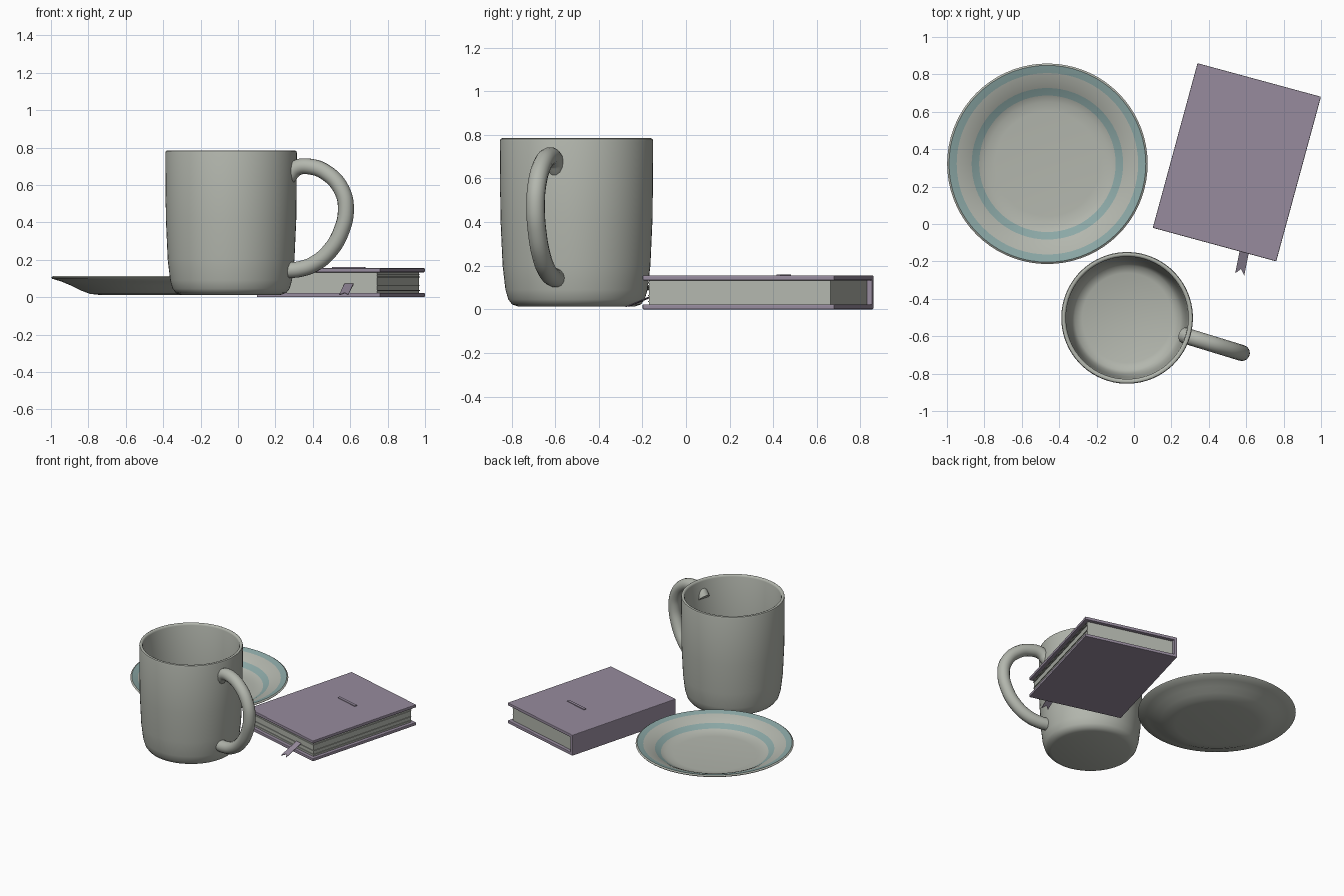
import bpy, bmesh, math
from mathutils import Vector, Matrix

old = bpy.data.objects.get("Cube")
if old:
    bpy.data.objects.remove(old, do_unlink=True)


def material(name, rgb):
    m = bpy.data.materials.new(name)
    m.use_nodes = True
    m.diffuse_color = (*rgb, 1)
    m.node_tree.nodes["Principled BSDF"].inputs["Base Color"].default_value = (*rgb, 1)
    return m


cream = material("cream glaze", (0.45, 0.47, 0.42))
teal = material("teal glaze", (0.26, 0.39, 0.38))
purple = material("purple cloth", (0.31, 0.26, 0.34))
paper = material("paper", (0.45, 0.47, 0.42))


def finish(bm, name, mats, place, smooth=False):
    bmesh.ops.recalc_face_normals(bm, faces=bm.faces)
    mesh = bpy.data.meshes.new(name)
    bm.to_mesh(mesh)
    bm.free()
    ob = bpy.data.objects.new(name, mesh)
    bpy.context.collection.objects.link(ob)
    for m in mats:
        mesh.materials.append(m)
    ob.matrix_world = place
    if smooth:
        smooth_by_angle(ob)
    return ob


def smooth_by_angle(ob):
    bpy.ops.object.select_all(action='DESELECT')
    ob.select_set(True)
    bpy.context.view_layer.objects.active = ob
    bpy.ops.object.shade_smooth_by_angle(angle=math.radians(50))


def lathe(name, profile, mats, place, bands=()):
    bm = bmesh.new()
    verts = [bm.verts.new((r, 0, z)) for r, z in profile]
    edges = [bm.edges.new(pair) for pair in zip(verts, verts[1:])]
    bmesh.ops.spin(bm, geom=verts + edges, cent=(0, 0, 0), axis=(0, 0, 1),
                   angle=math.tau, steps=72)
    bmesh.ops.remove_doubles(bm, verts=bm.verts, dist=0.0005)
    bmesh.ops.recalc_face_normals(bm, faces=bm.faces)
    # Painted rings lie on the upper side, between given radii
    for f in bm.faces:
        radius = f.calc_center_median().xy.length
        if f.normal.z > 0.3 and any(a < radius < b for a, b in bands):
            f.material_index = 1
    return finish(bm, name, mats, place, True)


# Saucer with two painted rings
saucer_profile = [(0, .012), (.28, .012), (.33, .018), (.38, .037), (.43, .062),
                  (.48, .083), (.53, .098), (.536, .105), (.526, .112), (.485, .101),
                  (.445, .087), (.405, .068), (.365, .044), (.33, .031), (.28, .027), (0, .027)]
lathe("saucer", saucer_profile, [cream, teal], Matrix.Translation((-.463, .322, 0)),
      [(.365, .405), (.485, .526)])

# Mug body, hollow with a rounded rim
mug_place = Matrix.Translation((-.037, -.502, 0)) @ Matrix.Rotation(math.radians(-17), 4, 'Z')
mug_profile = [(0, .012), (.265, .012), (.295, .022), (.313, .045), (.326, .09), (.339, .2),
               (.349, .42), (.352, .77), (.349, .781), (.34, .785), (.331, .781), (.327, .77),
               (.323, .42), (.313, .2), (.299, .1), (.28, .065), (.24, .05), (0, .047)]
lathe("mug_body", mug_profile, [cream], mug_place)

# Mug handle, a round tube along a smooth path
path = [(.32, .645), (.365, .69), (.44, .698), (.54, .66), (.62, .57), (.642, .47),
        (.615, .35), (.55, .245), (.46, .175), (.385, .15), (.32, .143)]
curve = bpy.data.curves.new("mug_handle", 'CURVE')
curve.dimensions = '3D'
curve.bevel_depth = .043
curve.bevel_resolution = 5
curve.resolution_u = 5
curve.use_fill_caps = True
spline = curve.splines.new('BEZIER')
spline.bezier_points.add(len(path) - 1)
for point, (x, z) in zip(spline.bezier_points, path):
    point.co = (x, 0, z)
    point.handle_left_type = point.handle_right_type = 'AUTO'
curve.materials.append(cream)
handle = bpy.data.objects.new("mug_handle", curve)
bpy.context.collection.objects.link(handle)
handle.matrix_world = mug_place
bpy.ops.object.select_all(action='DESELECT')
handle.select_set(True)
bpy.context.view_layer.objects.active = handle
bpy.ops.object.convert(target='MESH')
smooth_by_angle(bpy.context.view_layer.objects.active)

# Notebook parts share one turned frame
book_place = Matrix.Translation((.55, .33, 0)) @ Matrix.Rotation(math.radians(-15.2), 4, 'Z')
W, L, H, T = .684, .912, .155, .022


def box(name, low, high, mat, bevel=0):
    low, high = Vector(low), Vector(high)
    bm = bmesh.new()
    bmesh.ops.create_cube(bm, size=1)
    bmesh.ops.scale(bm, vec=high - low, verts=bm.verts)
    bmesh.ops.translate(bm, vec=(low + high) / 2, verts=bm.verts)
    if bevel:
        bmesh.ops.bevel(bm, geom=bm.edges[:], offset=bevel, segments=2,
                        profile=.5, affect='EDGES')
    return finish(bm, name, [mat], book_place)


for name, z in (("back_cover", 0), ("front_cover", H - T)):
    box(name, (-W / 2, -L / 2, z), (W / 2, L / 2, z + T), purple, .004)
box("spine", (-W / 2, -L / 2, T / 2), (-W / 2 + T, L / 2, H - T / 2), purple, .004)
box("page_block", (-W / 2 + T, -L / 2 + .025, T), (W / 2 - .025, L / 2 - .025, H - T), paper)

# A few sheets stand slightly proud of the page block
for i, z in enumerate((.034, .062, .106, .12)):
    box(f"loose_sheet_{i + 1}", (-W / 2 + T, -L / 2 + .02, z),
        (W / 2 - .02, L / 2 - .027, z + .004), paper)

# Plain raised bar on the cover
box("cover_bar", (-.08, .115, H), (.1, .135, H + .005), purple)

# Ribbon marker with a notched end
bm = bmesh.new()
outline = [(.135, -.40, .082), (.185, -.40, .082), (.197, -.575, .01),
           (.171, -.545, .02), (.147, -.575, .01)]
ribbon = bm.faces.new([bm.verts.new(p) for p in outline])
solid = bmesh.ops.extrude_face_region(bm, geom=[ribbon])
bmesh.ops.translate(bm, vec=(0, 0, .004),
                    verts=[v for v in solid["geom"] if isinstance(v, bmesh.types.BMVert)])
finish(bm, "ribbon_marker", [purple], book_place)
